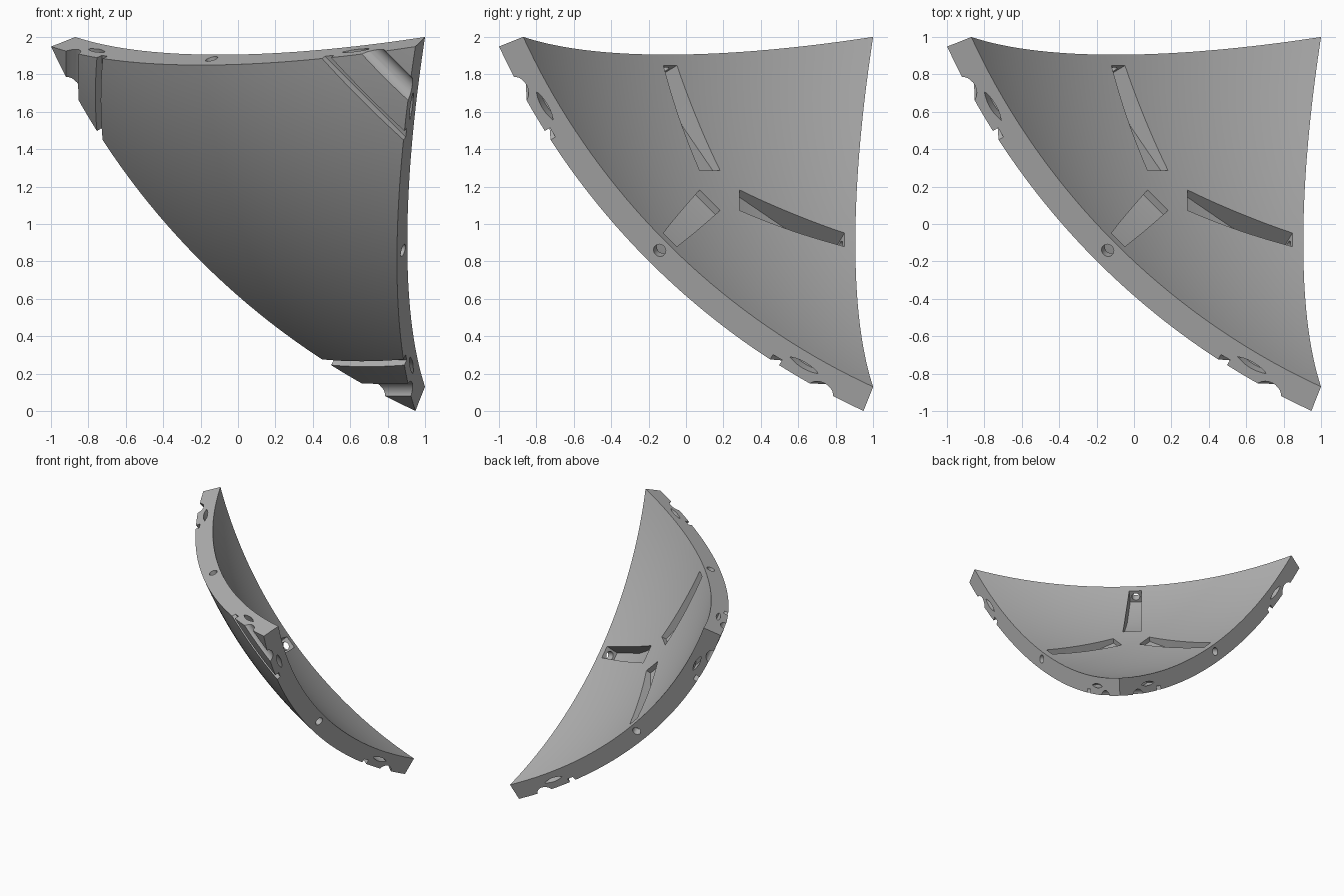
import bpy, bmesh
from math import sin, cos, pi, radians, sqrt
from mathutils import Vector

if "Cube" in bpy.data.objects:
    bpy.data.objects.remove(bpy.data.objects["Cube"], do_unlink=True)

# Sphere centre and the three inner corners, measured from the sphere centre
C = 2.24
ORIGIN = Vector((C, C, C + 1))
CORNERS = [Vector([-0.87 - C if i == k else 1 - C for i in range(3)]) for k in range(3)]
MIDDLE = sum(CORNERS, Vector()).normalized()
R = CORNERS[0].length
THICK = 0.148
R_OUT = R + THICK
N = 36

grey = bpy.data.materials.new("plain grey")
grey.diffuse_color = (0.45, 0.45, 0.45, 1)
grey.use_nodes = True
grey.node_tree.nodes["Principled BSDF"].inputs["Base Color"].default_value = (0.45, 0.45, 0.45, 1)


def make_object(name, bm):
    bmesh.ops.recalc_face_normals(bm, faces=bm.faces)
    mesh = bpy.data.meshes.new(name)
    bm.to_mesh(mesh)
    bm.free()
    mesh.materials.append(grey)
    obj = bpy.data.objects.new(name, mesh)
    bpy.context.collection.objects.link(obj)
    return obj


def skin(bm, frame, rings):
    """Close a solid through rings of (along, inward, radial) points."""
    t, s, u = frame
    loops = [[bm.verts.new(ORIGIN + t * a + s * b + u * c) for a, b, c in ring] for ring in rings]
    for lo, hi in zip(loops, loops[1:]):
        for i in range(len(lo)):
            j = (i + 1) % len(lo)
            bm.faces.new((lo[i], lo[j], hi[j], hi[i]))
    bm.faces.new(loops[0])
    bm.faces.new(loops[-1])


def turn(u, v, angle):
    """Rotate two perpendicular axes, u towards v."""
    return u * cos(angle) + v * sin(angle), v * cos(angle) - u * sin(angle)


def edge_frame(k):
    a, b = CORNERS[k], CORNERS[(k + 1) % 3]
    u, t = (a + b).normalized(), (b - a).normalized()
    s = t.cross(u)
    return t, (s if s.dot(MIDDLE) > 0 else -s), u


def corner_frame(k, angle):
    u = CORNERS[k].normalized()
    s = (MIDDLE - u * MIDDLE.dot(u)).normalized()
    u, s = turn(u, s, radians(angle))
    return u.cross(s), s, u


# Curved triangular shell
bm = bmesh.new()
layers = []
for radius in (R, R_OUT):
    grid = {}
    for i in range(N + 1):
        for j in range(N + 1 - i):
            d = CORNERS[0] * (N - i - j) + CORNERS[1] * i + CORNERS[2] * j
            grid[i, j] = bm.verts.new(ORIGIN + d.normalized() * radius)
    for i in range(N):
        for j in range(N - i):
            bm.faces.new((grid[i, j], grid[i + 1, j], grid[i, j + 1]))
            if i + j < N - 1:
                bm.faces.new((grid[i + 1, j], grid[i + 1, j + 1], grid[i, j + 1]))
    layers.append(grid)
rim = [(i, 0) for i in range(N)] + [(N - i, i) for i in range(N)] + [(0, N - i) for i in range(N)]
inner, outer = layers
for p, q in zip(rim, rim[1:] + rim[:1]):
    bm.faces.new((inner[p], inner[q], outer[q], outer[p]))
shell = make_object("curved_panel", bm)

# Cutters, one mesh for each kind of cut
cuts = {name: bmesh.new() for name in
        ("bolt_pocket", "bolt_hole", "joint_slot", "square_groove", "round_groove")}
circle = [(cos(2 * pi * i / 24), sin(2 * pi * i / 24)) for i in range(24)]
# distance from rim, half width, depth
POCKET = [(0.063, 0.051, 0.115), (0.36, 0.065, 0.115), (0.70, 0.077, 0.04)]

for k in range(3):
    t, s, u = edge_frame(k)

    # Tapered pocket on the inside, deep towards the rim
    rings = []
    for dist, half, depth in POCKET:
        sn, cs = sin(dist / R), cos(dist / R)
        lo, hi = R - 0.04, R + depth
        rings.append([(-half, lo * sn, lo * cs), (half, lo * sn, lo * cs),
                      (half, hi * sn, hi * cs), (-half, hi * sn, hi * cs)])
    skin(cuts["bolt_pocket"], (t, s, u), rings)

    # Bolt hole from the rim into the pocket
    skin(cuts["bolt_hole"], (t, s, u),
         [[(0.034 * a, d, R + 0.06 + 0.034 * b) for a, b in circle] for d in (-0.06, 0.12)])

    # Lens-shaped joint slots in the rim
    lens = [(0.09 * cos(2 * pi * i / 20),
             0.018 * sin(2 * pi * i / 20) * abs(sin(2 * pi * i / 20))) for i in range(20)]
    for side in (-1, 1):
        u2, t2 = turn(u, t, side * radians(15.6))
        skin(cuts["joint_slot"], (t2, s, u2),
             [[(a, d, R + THICK / 2 + b) for a, b in lens] for d in (-0.05, 0.07)])

    # Square groove and rounded groove across each corner of the outside
    lo, hi, half = R_OUT - 0.045, R_OUT + 0.1, 0.024
    skin(cuts["square_groove"], corner_frame(k, 7.1),
         [[(a, -half, lo), (a, half, lo), (a, half, hi), (a, -half, hi)] for a in (-0.45, 0.45)])
    skin(cuts["round_groove"], corner_frame(k, 3.3),
         [[(a, 0.065 * p, R_OUT + 0.02 + 0.065 * q) for p, q in circle] for a in (-0.3, 0.3)])

# Cut the shell and drop the cutters
bpy.context.view_layer.objects.active = shell
for name, cut in cuts.items():
    cutter = make_object(name + "_cutter", cut)
    cutter.hide_render = True
    mod = shell.modifiers.new(name, "BOOLEAN")
    mod.operation = "DIFFERENCE"
    mod.solver = "EXACT"
    mod.object = cutter
    bpy.ops.object.modifier_apply(modifier=mod.name)
    bpy.data.objects.remove(cutter, do_unlink=True)

bpy.ops.object.select_all(action="DESELECT")
shell.select_set(True)
bpy.ops.object.shade_smooth_by_angle(angle=radians(25))
